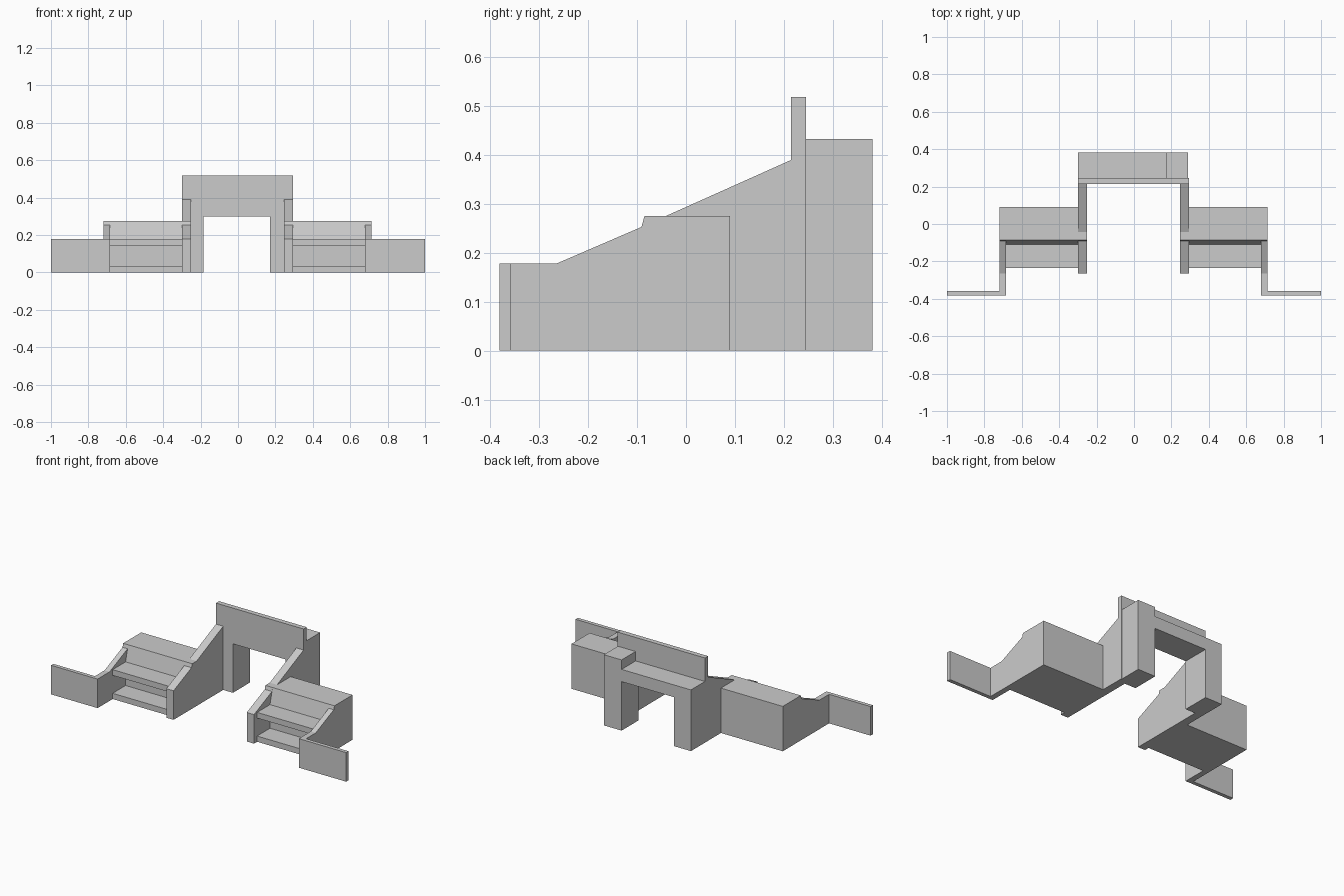
import bpy, bmesh

if "Cube" in bpy.data.objects:
    bpy.data.objects.remove(bpy.data.objects["Cube"])

CX = -0.003  # the side structures mirror about this line


def prism(name, profile, axis, a, b):
    """Extrude a closed profile along x (profile = y,z) or y (profile = x,z)."""
    bm = bmesh.new()
    if axis == 'x':
        verts = [bm.verts.new((a, p, z)) for p, z in profile]
        step = (b - a, 0, 0)
    else:
        verts = [bm.verts.new((p, a, z)) for p, z in profile]
        step = (0, b - a, 0)
    face = bm.faces.new(verts)
    res = bmesh.ops.extrude_face_region(bm, geom=[face])
    moved = [v for v in res['geom'] if isinstance(v, bmesh.types.BMVert)]
    bmesh.ops.translate(bm, verts=moved, vec=step)
    bmesh.ops.recalc_face_normals(bm, faces=bm.faces[:])
    me = bpy.data.meshes.new(name)
    bm.to_mesh(me)
    bm.free()
    ob = bpy.data.objects.new(name, me)
    bpy.context.collection.objects.link(ob)
    return ob


# Side profiles (y, z)
inner_profile = [(-0.265, 0), (0.215, 0), (0.215, 0.39), (-0.042, 0.275),
                 (-0.085, 0.275), (-0.091, 0.253), (-0.265, 0.178)]
outer_profile = [(-0.358, 0), (0.09, 0), (0.09, 0.275), (-0.085, 0.275),
                 (-0.091, 0.253), (-0.265, 0.178), (-0.358, 0.178)]
step_profile = [(-0.235, 0), (0.09, 0), (0.09, 0.275), (-0.085, 0.275),
                (-0.11, 0.18), (-0.235, 0.18), (-0.235, 0.145),
                (-0.11, 0.145), (-0.11, 0.035), (-0.235, 0.035)]

# Sloped walls, recessed steps and wing walls on both sides
for side, s in (("left", -1), ("right", 1)):
    def x(u):
        return CX + s * u
    prism(side + "_inner_wall", inner_profile, 'x', x(0.248), x(0.297))
    prism(side + "_step_block", step_profile, 'x', x(0.297), x(0.682))
    prism(side + "_outer_wall", outer_profile, 'x', x(0.682), x(0.716))
    wing = [(x(0.682), 0), (s, 0), (s, 0.178), (x(0.682), 0.178)]
    prism(side + "_wing_wall", wing, 'y', -0.381, -0.358)

# Portal: opening outline shared by head wall and rear frame (x, z)
opening = [(-0.185, 0), (-0.185, 0.3), (0.17, 0.3), (0.17, 0)]
prism("head_wall", [(-0.3, 0)] + opening +
      [(0.294, 0), (0.294, 0.519), (-0.3, 0.519)], 'y', 0.215, 0.245)

# Rear frame with one taller jamb
prism("rear_frame", [(-0.3, 0)] + opening +
      [(0.29, 0), (0.29, 0.433), (0.17, 0.433), (0.17, 0.375), (-0.3, 0.375)],
      'y', 0.245, 0.381)
